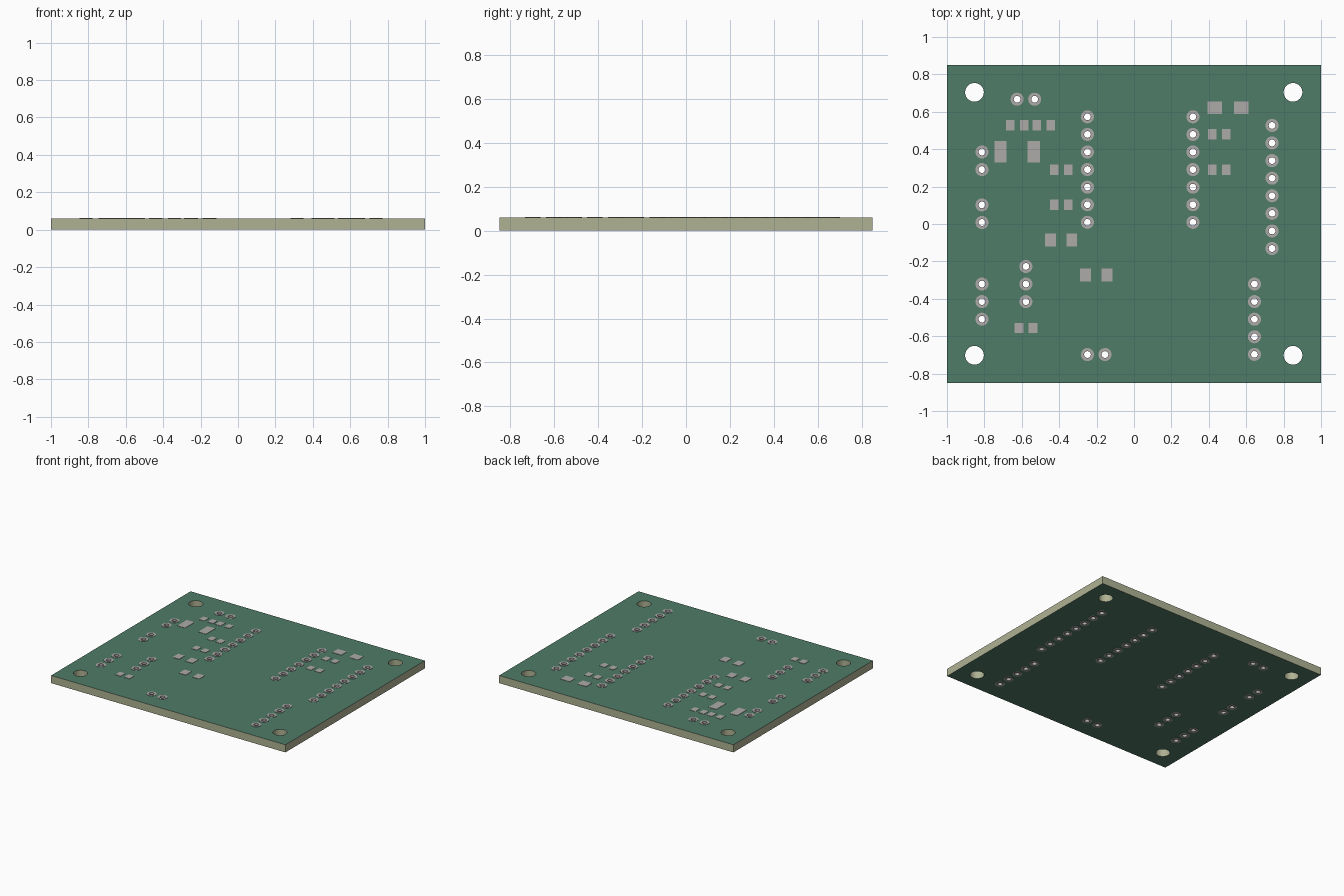
import bpy, bmesh
from math import cos, sin, pi

if "Cube" in bpy.data.objects:
    bpy.data.objects.remove(bpy.data.objects["Cube"])

BOTTOM, TOP = 0.002, 0.061        # board faces
PAD_LOW, PAD_HIGH = 0.0, 0.0635   # metal stands slightly proud
PITCH = 0.094
HOLE, WALL, RING = 0.018, 0.021, 0.035


def material(name, rgb):
    m = bpy.data.materials.new(name)
    m.diffuse_color = (*rgb, 1)
    m.use_nodes = True
    m.node_tree.nodes["Principled BSDF"].inputs["Base Color"].default_value = m.diffuse_color
    return m


green = material("solder_mask", (0.08, 0.20, 0.14))
tan = material("board_core", (0.43, 0.45, 0.29))
metal = material("tinned_metal", (0.42, 0.40, 0.40))


def make_object(name, bm, *mats):
    bmesh.ops.recalc_face_normals(bm, faces=bm.faces)
    mesh = bpy.data.meshes.new(name)
    bm.to_mesh(mesh)
    bm.free()
    for m in mats:
        mesh.materials.append(m)
    ob = bpy.data.objects.new(name, mesh)
    bpy.context.collection.objects.link(ob)
    return ob


def circle(x, y, r, n):
    return [(x + r * cos(2 * pi * i / n), y + r * sin(2 * pi * i / n)) for i in range(n)]


# Pin headers: name, first pin x, y, step direction, pin count
headers = [
    ("top_pair", -0.625, 0.667, (1, 0), 2),
    ("left_pair_upper", -0.813, 0.385, (0, -1), 2),
    ("left_pair_lower", -0.813, 0.102, (0, -1), 2),
    ("left_triple", -0.813, -0.321, (0, -1), 3),
    ("inner_triple", -0.578, -0.227, (0, -1), 3),
    ("bottom_pair", -0.249, -0.698, (1, 0), 2),
    ("module_left_row", -0.249, 0.573, (0, -1), 7),
    ("module_right_row", 0.315, 0.573, (0, -1), 7),
    ("right_row_long", 0.738, 0.527, (0, -1), 8),
    ("right_row_short", 0.644, -0.321, (0, -1), 5),
]


def pins(x, y, d, n):
    return [(x + d[0] * PITCH * i, y + d[1] * PITCH * i) for i in range(n)]


# Board: outline with mounting and pin holes, filled and extruded
outlines = [[(-1, -0.85), (1, -0.85), (1, 0.85), (-1, 0.85)]]
outlines += [circle(x, y, 0.05, 48) for x in (-0.853, 0.85) for y in (-0.702, 0.704)]
for _, x, y, d, n in headers:
    outlines += [circle(px, py, WALL, 24) for px, py in pins(x, y, d, n)]

bm = bmesh.new()
for loop in outlines:
    vs = [bm.verts.new((x, y, BOTTOM)) for x, y in loop]
    for a, b in zip(vs, vs[1:] + vs[:1]):
        bm.edges.new((a, b))
bmesh.ops.triangle_fill(bm, use_beauty=True, use_dissolve=False, edges=bm.edges[:], normal=(0, 0, 1))
ext = bmesh.ops.extrude_face_region(bm, geom=bm.faces[:], use_keep_orig=True)
bmesh.ops.translate(bm, vec=(0, 0, TOP - BOTTOM),
                    verts=[g for g in ext["geom"] if isinstance(g, bmesh.types.BMVert)])
bm.normal_update()
for f in bm.faces:
    f.material_index = 0 if abs(f.normal.z) > 0.5 else 1
make_object("circuit_board", bm, green, tan)

# Plated holes: a flanged barrel profile turned round each pin
profile = [(HOLE, PAD_LOW), (RING, PAD_LOW), (RING, BOTTOM), (WALL, BOTTOM),
           (WALL, TOP), (RING, TOP), (RING, PAD_HIGH), (HOLE, PAD_HIGH)]
for name, x, y, d, n in headers:
    bm = bmesh.new()
    for px, py in pins(x, y, d, n):
        rings = [[bm.verts.new((vx, vy, z)) for vx, vy in circle(px, py, r, 24)]
                 for r, z in profile]
        for a, b in zip(rings, rings[1:] + rings[:1]):
            for i in range(24):
                j = (i + 1) % 24
                bm.faces.new((a[i], a[j], b[j], b[i]))
    ob = make_object(name + "_plated_holes", bm, metal)
    bpy.ops.object.select_all(action='DESELECT')
    ob.select_set(True)
    bpy.context.view_layer.objects.active = ob
    bpy.ops.object.shade_smooth_by_angle(angle=pi / 6)

# Surface pads in pairs: name, centre x, y, spacing, pad width, pad depth
SMALL = (0.075, 0.047, 0.056)
MEDIUM = (0.114, 0.058, 0.070)
pairs = [
    ("capacitor_top_left", -0.624, 0.527, *SMALL),
    ("resistor_top_left", -0.483, 0.527, *SMALL),
    ("resistor_upper", -0.389, 0.291, *SMALL),
    ("resistor_lower", -0.389, 0.103, *SMALL),
    ("capacitor_right_upper", 0.456, 0.479, *SMALL),
    ("capacitor_right_lower", 0.456, 0.291, *SMALL),
    ("resistor_bottom_left", -0.578, -0.556, *SMALL),
    ("capacitor_middle", -0.390, -0.085, *MEDIUM),
    ("capacitor_lower", -0.202, -0.273, *MEDIUM),
    ("diode", 0.503, 0.621, 0.141, 0.078, 0.068),
    ("fuse", -0.625, 0.385, 0.178, 0.066, 0.115),
]
for name, x, y, gap, w, h in pairs:
    bm = bmesh.new()
    for s in (-0.5, 0.5):
        box = bmesh.ops.create_cube(bm, size=1)["verts"]
        bmesh.ops.scale(bm, vec=(w, h, PAD_HIGH - TOP), verts=box)
        bmesh.ops.translate(bm, vec=(x + s * gap, y, (PAD_HIGH + TOP) / 2), verts=box)
    make_object(name + "_pads", bm, metal)
